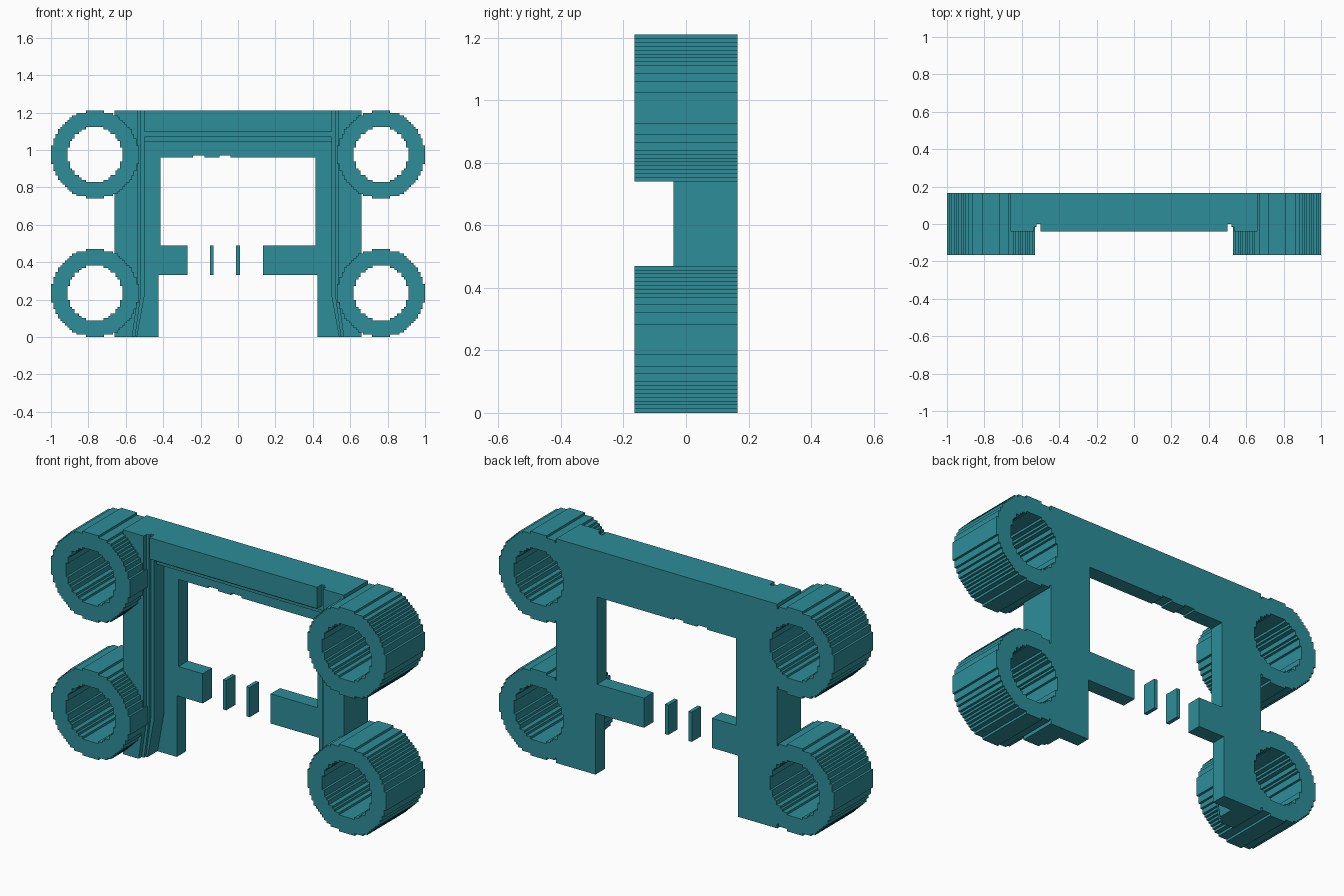
import bpy
import bmesh
import math
from mathutils import Matrix

cube = bpy.data.objects.get("Cube")
if cube:
    bpy.data.objects.remove(cube, do_unlink=True)

teal = bpy.data.materials.new("teal")
teal.use_nodes = True
colour = (0.026, 0.27, 0.314, 1)
teal.diffuse_color = colour
teal.node_tree.nodes["Principled BSDF"].inputs["Base Color"].default_value = colour

STEP = 0.0125
BACK, RECESS, GROOVE, FACE, TUBE_FRONT = 0.165, 0.085, 0.0, -0.04, -0.165
TOP, SIDE = 1.21, 0.66
TUBE_X, TUBE_Z = 0.765, (0.235, 0.975)
OUTER_R, INNER_R = 0.235, 0.147


def slab(name, loops, front, back):
    """Filled x-z outlines (later loops are holes) extruded between two y depths."""
    curve = bpy.data.curves.new(name, 'CURVE')
    curve.dimensions = '2D'
    curve.fill_mode = 'BOTH'
    curve.extrude = (back - front) / 2
    for loop in loops:
        spline = curve.splines.new('POLY')
        spline.points.add(len(loop) - 1)
        for point, (x, z) in zip(spline.points, loop):
            point.co = (x, z, 0, 1)
        spline.use_cyclic_u = True
    helper = bpy.data.objects.new(name + "_outline", curve)
    bpy.context.scene.collection.objects.link(helper)
    bpy.context.view_layer.update()
    mesh = bpy.data.meshes.new_from_object(
        helper.evaluated_get(bpy.context.evaluated_depsgraph_get()))
    bpy.data.objects.remove(helper, do_unlink=True)
    bpy.data.curves.remove(curve)
    mesh.transform(Matrix.Translation((0, (front + back) / 2, 0))
                   @ Matrix.Rotation(math.pi / 2, 4, 'X'))
    bm = bmesh.new()
    bm.from_mesh(mesh)
    bmesh.ops.remove_doubles(bm, verts=bm.verts, dist=0.0001)
    bmesh.ops.recalc_face_normals(bm, faces=bm.faces)
    for face in bm.faces:
        face.smooth = False
        face.material_index = 0
    bm.to_mesh(mesh)
    bm.free()
    mesh.materials.clear()
    mesh.materials.append(teal)
    obj = bpy.data.objects.new(name, mesh)
    bpy.context.scene.collection.objects.link(obj)
    return obj


def rect(x0, x1, z0, z1):
    return [(x0, z0), (x1, z0), (x1, z1), (x0, z1)]


def mirrored(points):
    return [(-x, z) for x, z in reversed(points)]


def stair_rows(radius):
    """Rows (half width, low, high) of a circle with stepped edges."""
    count = round(2 * radius / STEP)
    height = 2 * radius / count
    rows = []
    for i in range(count):
        low = -radius + i * height
        mid = low + height / 2
        width = radius - STEP * round((radius - math.sqrt(radius**2 - mid**2)) / STEP)
        if rows and abs(rows[-1][0] - width) < 0.001:
            rows[-1][2] = low + height
        else:
            rows.append([width, low, low + height])
    return rows


def stair_circle(radius, cx, cz):
    right = [(w, z) for w, low, high in stair_rows(radius) for z in (low, high)]
    return [(cx + x, cz + z) for x, z in right + [(-x, z) for x, z in reversed(right)]]


# Outer edge of the left upright, going up, notched where the tube bores pass
outer_edge = [(SIDE, 0)]
for cz in TUBE_Z:
    bite = [r for r in stair_rows(INNER_R) if TUBE_X - r[0] < SIDE - 0.002]
    outer_edge.append((SIDE, cz + bite[0][1]))
    outer_edge += [(TUBE_X - w, cz + z) for w, low, high in bite for z in (low, high)]
    outer_edge.append((SIDE, cz + bite[-1][2]))
outer_edge.append((SIDE, TOP))
arch = outer_edge + mirrored(outer_edge)

# Back plate with the window and its small nicks
inner_leg = [(0.425, 0), (0.425, 0.33), (0.415, 0.33), (0.415, 0.96)]
nicks = []
for x0, x1 in ((-0.24, -0.18), (-0.1, -0.04)):
    nicks += [(x0, 0.96), (x0, 0.97), (x1, 0.97), (x1, 0.96)]
back_plate = arch + [(-x, z) for x, z in inner_leg] + nicks + inner_leg[::-1]
slab("back_plate", [back_plate], RECESS, BACK)

# Stepped rim around the recess
rim_leg = [(0.54, 0), (0.5, 0.22), (0.5, 1.045)]
slab("inner_rim", [arch + [(-x, z) for x, z in rim_leg] + rim_leg[::-1]], 0.02, RECESS)
rim_leg[-1] = (0.5, 1.07)
slab("groove_rim", [arch + [(-x, z) for x, z in rim_leg] + rim_leg[::-1]], GROOVE, 0.02)
slab("top_bar", [rect(-0.5, 0.5, 1.095, TOP)], FACE, GROOVE)

# Front cheeks of the uprights, flared at the foot
for side, sign in (("left", 1), ("right", -1)):
    for part, inner, front, back in (("cheek_lip", 0.52, -0.015, GROOVE),
                                     ("cheek", 0.535, FACE, -0.015)):
        shape = outer_edge + [(inner, TOP), (inner, 0.22), (inner + 0.03, 0)]
        slab(side + "_" + part, [[(sign * x, z) for x, z in shape]], front, back)

    # Corner tubes
    for level, cz in zip(("lower", "upper"), TUBE_Z):
        slab(side + "_" + level + "_tube",
             [stair_circle(OUTER_R, sign * TUBE_X, cz),
              stair_circle(INNER_R, sign * TUBE_X, cz)], TUBE_FRONT, BACK)

# Broken crossbar
for name, x0, x1 in (("right_crossbar", -0.418, -0.27), ("right_crossbar_piece", -0.15, -0.13),
                     ("left_crossbar_piece", -0.01, 0.01), ("left_crossbar", 0.135, 0.418)):
    slab(name, [rect(x0, x1, 0.33, 0.49)], RECESS, BACK)
